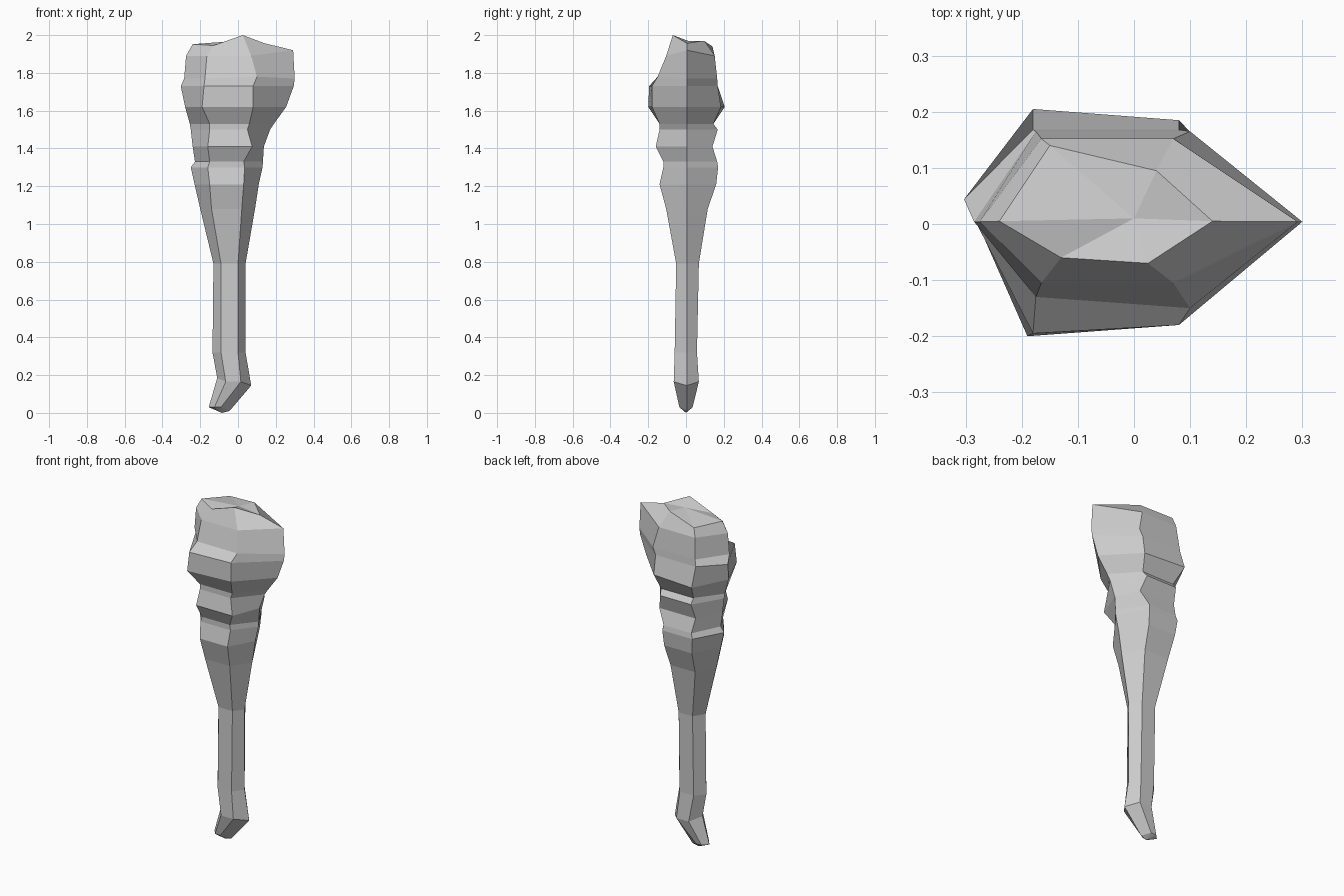
import bpy, bmesh

# Hexagonal cross-sections, bottom to top:
# z, left x, front/back-left x, front/back-right x, right x, front y, back y
RINGS = [
    (0.03, -0.155, -0.125, -0.09, -0.045, -0.035, 0.035),
    (0.165, -0.11, -0.065, 0.015, 0.07, -0.065, 0.068),
    (0.32, -0.135, -0.09, 0.0, 0.04, -0.06, 0.058),
    (0.79, -0.13, -0.09, 0.0, 0.04, -0.052, 0.068),
    (1.08, -0.20, -0.14, 0.02, 0.09, -0.105, 0.115),
    (1.21, -0.23, -0.15, 0.03, 0.11, -0.14, 0.16),
    (1.30, -0.25, -0.16, 0.035, 0.13, -0.12, 0.17),
    (1.33, -0.228, -0.15, 0.03, 0.132, -0.12, 0.165),
    (1.41, -0.24, -0.16, 0.075, 0.137, -0.16, 0.14),
    (1.50, -0.25, -0.15, 0.05, 0.17, -0.14, 0.168),
    (1.53, -0.255, -0.15, 0.06, 0.19, -0.14, 0.145),
    (1.62, -0.28, -0.19, 0.08, 0.255, -0.18, 0.185),
    (1.73, -0.303, -0.18, 0.08, 0.295, -0.18, 0.168),
    (1.77, -0.285, -0.175, 0.10, 0.30, -0.13, 0.165),
    (1.89, -0.275, -0.165, 0.07, 0.292, -0.105, 0.152),
]
# Nudges of single corners: (ring, corner) -> offset
NUDGE = {
    (0, 3): (0, 0, -0.02), (1, 3): (0, 0, -0.02), (1, 0): (0, 0, 0.02),
    (11, 1): (0, -0.02, 0), (11, 5): (0.01, 0.02, 0),
    (12, 0): (0, 0.04, 0), (12, 1): (0, -0.015, 0),
    (13, 2): (0, -0.02, 0.01), (14, 3): (0, 0, 0.03),
}
# Sloping crown
CROWN = [(-0.24, 0.005, 1.952), (-0.13, -0.06, 1.945), (0.025, -0.07, 2.0),
         (0.14, 0.005, 1.957), (0.04, 0.095, 1.97), (-0.15, 0.14, 1.94)]


def corners(i, ring):
    z, l, a, b, r, f, k = ring
    pts = [(l, 0.004), (a, f), (b, f), (r, 0.004), (b, k), (a, k)]
    out = []
    for c, (x, y) in enumerate(pts):
        d = NUDGE.get((i, c), (0, 0, 0))
        out.append((x + d[0], y + d[1], z + d[2]))
    return out


# Gnarled wooden club: one lofted body from grip to head
bm = bmesh.new()
loops = [[bm.verts.new(p) for p in corners(i, r)] for i, r in enumerate(RINGS)]
loops.append([bm.verts.new(p) for p in CROWN])
for lo, hi in zip(loops, loops[1:]):
    for j in range(6):
        k = (j + 1) % 6
        bm.faces.new((lo[j], lo[k], hi[k], hi[j]))

# Close the grip end and the crown with fans
for loop, tip in ((loops[0], (-0.085, 0, 0.0)), (loops[-1], (0.0, 0.01, 1.97))):
    t = bm.verts.new(tip)
    for j in range(6):
        bm.faces.new((loop[j], loop[(j + 1) % 6], t))

bmesh.ops.recalc_face_normals(bm, faces=bm.faces)
mesh = bpy.data.meshes.new("club")
bm.to_mesh(mesh)
bm.free()
bpy.context.collection.objects.link(bpy.data.objects.new("club", mesh))
